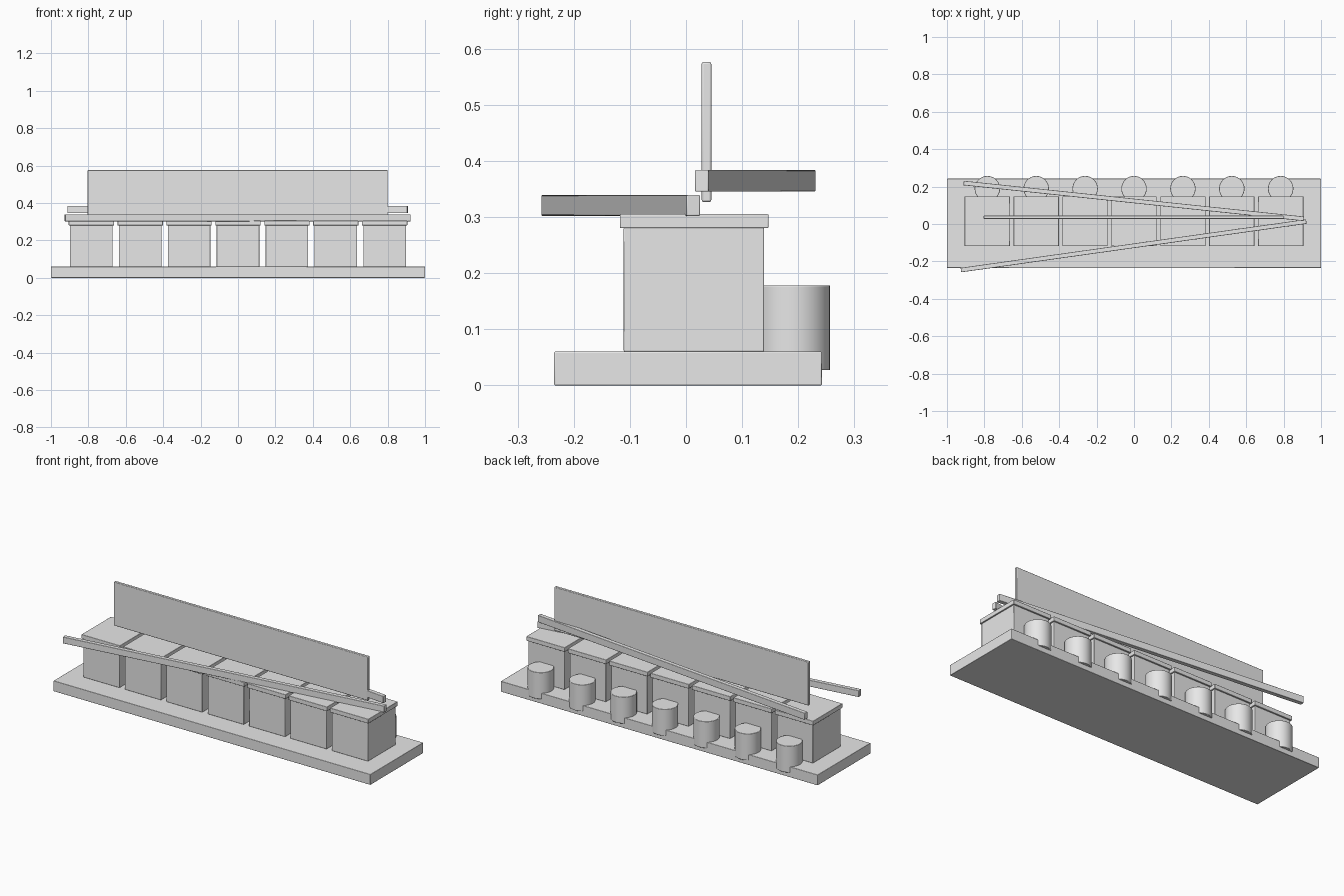
import bpy
import math

cube = bpy.data.objects.get("Cube")
if cube:
    bpy.data.objects.remove(cube, do_unlink=True)

grey = bpy.data.materials.new("plain_grey")
grey.use_nodes = True
colour = (0.8, 0.8, 0.8, 1)
grey.diffuse_color = colour
grey.node_tree.nodes["Principled BSDF"].inputs["Base Color"].default_value = colour


def finish(obj, name, bevel):
    """Name the part, colour it and soften its edges."""
    obj.name = name
    obj.data.materials.append(grey)
    bpy.ops.object.transform_apply(location=False, rotation=False, scale=True)
    mod = obj.modifiers.new("soft_edges", 'BEVEL')
    mod.width = bevel
    mod.segments = 2
    mod.limit_method = 'ANGLE'
    bpy.ops.object.shade_smooth_by_angle(angle=math.radians(35))
    return obj


def box(name, x, y, z, turn=0, bevel=0.002):
    """Box from (low, high) pairs, turned about its own centre."""
    spans = (x, y, z)
    bpy.ops.mesh.primitive_cube_add(size=1, location=[(a + b) / 2 for a, b in spans])
    obj = bpy.context.object
    obj.scale = [b - a for a, b in spans]
    obj.rotation_euler.z = math.radians(turn)
    return finish(obj, name, bevel)


def bar(name, centre_y, length, z, turn):
    half, thin = length / 2, 0.012
    return box(name, (-half - 0.002, half - 0.002),
               (centre_y - thin, centre_y + thin), z, turn)


# Base slab
box("base", (-1, 1), (-0.235, 0.242), (0, 0.06))

# Row of cabinets with overhanging tops, each with a stool behind it
for i in range(7):
    x = (i - 3) * 0.2614
    box(f"cabinet_{i + 1}", (x - 0.114, x + 0.114), (-0.111, 0.139), (0.06, 0.281))
    box(f"cabinet_top_{i + 1}", (x - 0.121, x + 0.121), (-0.118, 0.147), (0.28, 0.305))
    bpy.ops.mesh.primitive_cylinder_add(vertices=32, radius=0.068, depth=0.151,
                                        location=(x, 0.189, 0.1025))
    finish(bpy.context.object, f"stool_{i + 1}", 0.002)

# Slanted rails above the cabinets
bar("front_rail", -0.1165, 1.865, (0.302, 0.339), 8)
bar("back_rail", 0.1235, 1.828, (0.345, 0.384), -6)

# Upright panel
box("upright_panel", (-0.804, 0.8), (0.028, 0.045), (0.327, 0.576), bevel=0.003)
